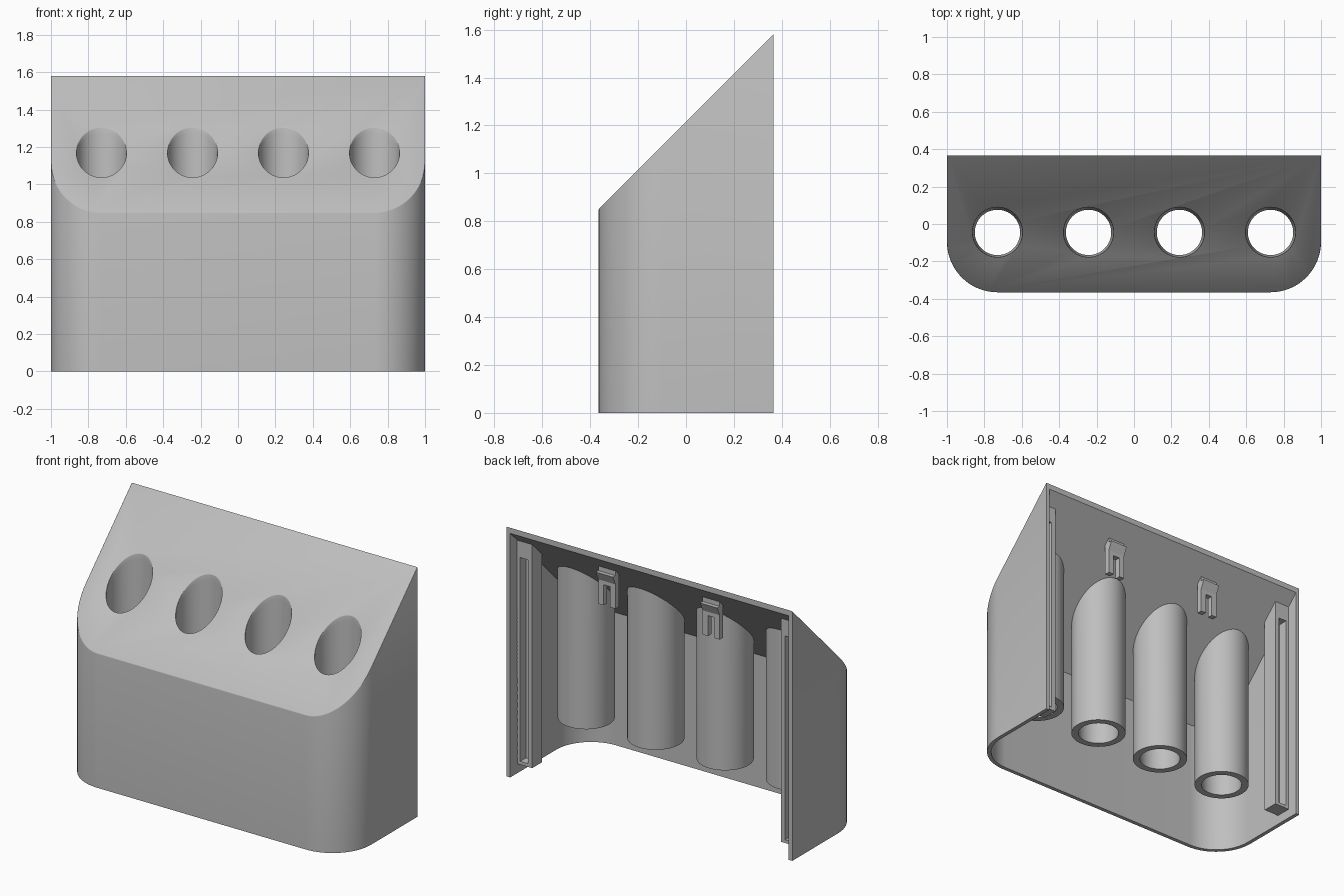
import bpy, bmesh, math
from mathutils import Vector

cube = bpy.data.objects.get("Cube")
if cube:
    bpy.data.objects.remove(cube, do_unlink=True)

HALF_D = 0.365      # half depth of the body
SLOPE = 1.215       # sloped top follows z = y + SLOPE
WALL = 0.025
TUBE_Y = -0.045
TUBE_X = (-0.73, -0.243, 0.243, 0.73)
UP = Vector((0, -1, 1)).normalized()

grey = bpy.data.materials.new("Light grey plastic")
grey.use_nodes = True
color = (0.52, 0.52, 0.52, 1)
grey.diffuse_color = color
grey.node_tree.nodes["Principled BSDF"].inputs["Base Color"].default_value = color


def finish(bm, name):
    bmesh.ops.recalc_face_normals(bm, faces=bm.faces)
    mesh = bpy.data.meshes.new(name)
    bm.to_mesh(mesh)
    bm.free()
    mesh.materials.append(grey)
    obj = bpy.data.objects.new(name, mesh)
    bpy.context.collection.objects.link(obj)
    return obj


def prism(points, z0, z1, depth=None):
    """Extrude a plan outline; depth trims it that far below the slope."""
    bm = bmesh.new()
    face = bm.faces.new([bm.verts.new((x, y, z0)) for x, y in points])
    top = bmesh.ops.extrude_face_region(bm, geom=[face])["geom"]
    verts = [v for v in top if isinstance(v, bmesh.types.BMVert)]
    bmesh.ops.translate(bm, vec=(0, 0, z1 - z0), verts=verts)
    if depth is not None:
        cut = bmesh.ops.bisect_plane(
            bm, geom=bm.verts[:] + bm.edges[:] + bm.faces[:],
            plane_co=Vector((0, 0, SLOPE)) - UP * depth, plane_no=UP, clear_outer=True)
        edges = [e for e in cut["geom_cut"] if isinstance(e, bmesh.types.BMEdge)]
        bmesh.ops.contextual_create(bm, geom=edges)
    return bm


def box(x0, x1, y0, y1, z0, z1, depth=None):
    return prism([(x0, y0), (x1, y0), (x1, y1), (x0, y1)], z0, z1, depth)


def footprint(inset, back):
    """Plan outline with two rounded front corners."""
    pts = [(1 - inset, back)]
    for side, start in ((1, 0), (-1, -90)):
        for i in range(17):
            a = math.radians(start - 90 * i / 16)
            r = 0.27 - inset
            pts.append((side * 0.73 + r * math.cos(a), -0.095 + r * math.sin(a)))
    return pts + [(-1 + inset, back)]


def circle(x, r, n=64):
    return [(x + r * math.cos(2 * math.pi * i / n), TUBE_Y + r * math.sin(2 * math.pi * i / n))
            for i in range(n)]


def carve(obj, cutters):
    """Subtract the cutters, then bake the result."""
    for c in cutters:
        c.hide_render = True
        mod = obj.modifiers.new("cut", 'BOOLEAN')
        mod.operation, mod.solver, mod.object = 'DIFFERENCE', 'EXACT', c
    bpy.context.view_layer.update()
    baked = bpy.data.meshes.new_from_object(
        obj.evaluated_get(bpy.context.evaluated_depsgraph_get()))
    obj.modifiers.clear()
    obj.data = baked


def smooth(obj):
    bpy.ops.object.select_all(action='DESELECT')
    obj.select_set(True)
    bpy.context.view_layer.objects.active = obj
    bpy.ops.object.shade_smooth_by_angle(angle=math.radians(32))


# Tapered bores shared by the shell and the tubes
bores = []
for x in TUBE_X:
    bm = prism(circle(x, 0.14), 0.2, 1.7)
    for v in bm.verts:
        t = 0.12 + 0.02 * min(1, (v.co.z - 0.2) / 1.0)
        v.co.x = x + (v.co.x - x) * t / 0.14
        v.co.y = TUBE_Y + (v.co.y - TUBE_Y) * t / 0.14
    bores.append(finish(bm, "bore_cutter"))

# Shell, open at the back and bottom
shell = finish(prism(footprint(0, HALF_D), 0, 2, 0), "shell")
cavity = finish(prism(footprint(WALL, 0.6), -0.2, 2.5, WALL), "cavity_cutter")
carve(shell, [cavity] + bores)

# Soft edge around the sloped face and the bore rims
bm = bmesh.new()
bm.from_mesh(shell.data)
bmesh.ops.remove_doubles(bm, verts=bm.verts, dist=0.0001)


def on_rim(e):
    on_slope = all(abs(v.co.z - v.co.y - SLOPE) < 0.001 for v in e.verts)
    at_back = all(v.co.y > HALF_D - 0.001 for v in e.verts)
    return on_slope and not at_back and len(e.link_faces) == 2 and e.calc_face_angle() > 0.15


bmesh.ops.bevel(bm, geom=[e for e in bm.edges if on_rim(e)], offset=0.014,
                segments=3, profile=0.5, affect='EDGES', clamp_overlap=True)
bm.to_mesh(shell.data)
bm.free()
smooth(shell)

# Holder tubes hanging below the slope
for i, x in enumerate(TUBE_X):
    tube = finish(prism(circle(x, 0.164), 0.29, 2, 0.021), f"tube_{i + 1}")
    carve(tube, [bores[i]])
    smooth(tube)

for cutter in bores + [cavity]:
    bpy.data.objects.remove(cutter, do_unlink=True)


def mirrored(name, bm, side):
    for v in bm.verts:
        v.co.x *= side
    return finish(bm, name)


for side, label in ((1, "left"), (-1, "right")):
    # Slotted side rail: base strip, two cheeks, end stops
    parts = {
        "base": box(0.87, 0.98, 0.195, 0.235, 0.06, 2, 0.02),
        "inner_cheek": box(0.87, 0.9, 0.235, 0.295, 0.06, 2, 0.02),
        "outer_cheek": box(0.955, 0.98, 0.235, 0.295, 0.06, 2, 0.02),
        "bottom_stop": box(0.9, 0.955, 0.235, 0.295, 0.06, 0.08),
        "top_stop": box(0.9, 0.955, 0.235, 0.295, 1.37, 2, 0.02),
    }
    for part, bm in parts.items():
        mirrored(f"{label}_rail_{part}", bm, side)

    # Forked clip under the slope, with a small barb facing the back
    for part, x0, x1, z0 in (("leg_a", 0.305, 0.342, 1.21), ("leg_b", 0.388, 0.425, 1.21),
                             ("bridge", 0.342, 0.388, 1.34)):
        mirrored(f"{label}_clip_{part}", box(x0, x1, 0.235, 0.27, z0, 2, 0.01), side)
    barb = box(0.305, 0.425, 0.265, 0.295, 1.36, 1.42)
    for v in barb.verts:
        if v.co.z < 1.4 and v.co.y > 0.28:
            v.co.y = 0.268
    mirrored(f"{label}_clip_barb", barb, side)
